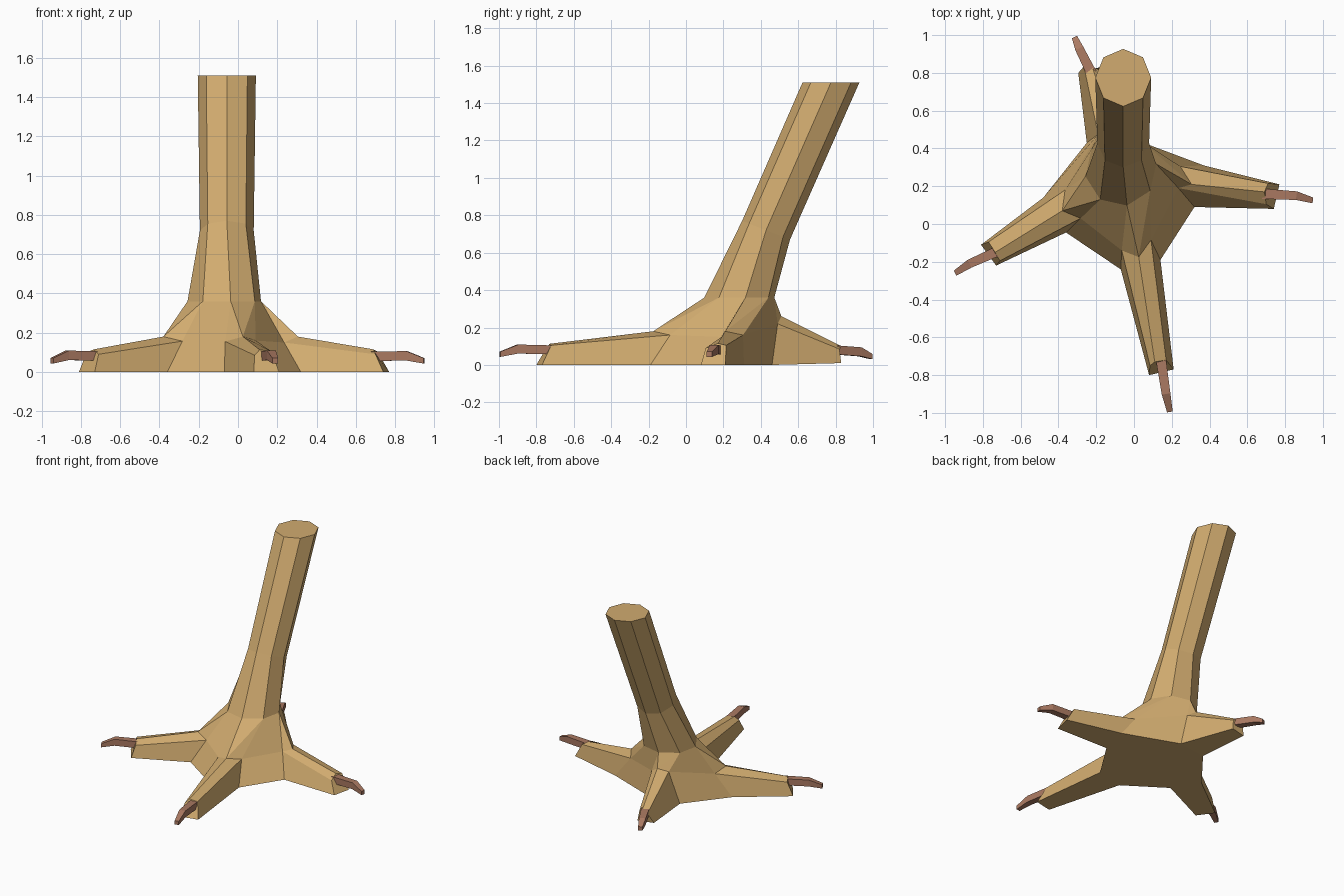
import bpy, bmesh, math
from mathutils import Vector

if "Cube" in bpy.data.objects:
    bpy.data.objects.remove(bpy.data.objects["Cube"])


def material(name, col):
    m = bpy.data.materials.new(name)
    m.diffuse_color = (*col, 1)
    m.use_nodes = True
    m.node_tree.nodes["Principled BSDF"].inputs["Base Color"].default_value = m.diffuse_color
    return m


SKIN = material("tan skin", (0.64, 0.41, 0.16))
CLAW = material("brown claw", (0.40, 0.19, 0.12))


def make(name, bm, mat):
    bmesh.ops.recalc_face_normals(bm, faces=bm.faces)
    me = bpy.data.meshes.new(name)
    bm.to_mesh(me)
    bm.free()
    me.materials.append(mat)
    ob = bpy.data.objects.new(name, me)
    bpy.context.collection.objects.link(ob)
    return ob


def bridge(bm, a, b):
    n = len(a)
    for i in range(n):
        j = (i + 1) % n
        bm.faces.new((a[i], a[j], b[j], b[i]))


def octagon(bm, cx, cy, cz, rx, ry, turn=0.0, tilt=0.0):
    ring = []
    for i in range(8):
        a = math.radians(-90 + 45 * i + turn)
        y = ry * math.sin(a)
        ring.append(bm.verts.new((cx + rx * math.cos(a), cy + y, cz + tilt * y)))
    return ring


# leg and foot as one skin; ring index 0 is front middle, counterclockwise
bm = bmesh.new()
top = octagon(bm, -0.057, 0.775, 1.51, 0.148, 0.152)
knee = octagon(bm, -0.057, 0.428, 0.72, 0.137, 0.128, 0, -0.39)
ankle = octagon(bm, -0.07, 0.285, 0.36, 0.19, 0.19, 10)
bm.faces.new(top)
bridge(bm, top, knee)
bridge(bm, knee, ankle)

# floor outline and shoulder points, two for each toe: front, right, back, left
floor = [(-.07, -.24), (.14, -.19), (.32, .09), (.37, .31),
         (-.03, .46), (-.25, .43), (-.48, .14), (-.36, -.045)]
shoulder = [(-.065, -.14, .155), (.09, -.085, .16), (.235, .19, .15), (.245, .305, .16),
            (-.06, .49, .22), (-.19, .475, .24), (-.365, .18, .16), (-.283, .03, .157)]
F = [bm.verts.new((x, y, 0)) for x, y in floor]
S = [bm.verts.new(p) for p in shoulder]
bm.faces.new(F)

# toe: ridge start, then tip section (floor, shoulder, ridge, shoulder, floor)
toes = [
    ((.025, -.175, .18), [(.08, -.80, 0), (.085, -.75, .085), (.11, -.73, .113), (.17, -.72, .105), (.21, -.77, 0)]),
    ((.305, .21, .18), [(.74, .08, 0), (.70, .105, .09), (.69, .17, .115), (.71, .215, .105), (.77, .21, 0)]),
    ((-.12, .51, .26), [(-.18, .83, .01), (-.19, .82, .085), (-.22, .83, .1), (-.265, .835, .085), (-.295, .80, .01)]),
    ((-.38, .07, .18), [(-.81, -.11, 0), (-.77, -.095, .1), (-.735, -.15, .115), (-.71, -.195, .09), (-.73, -.22, 0)]),
]
for k, (ridge, tip) in enumerate(toes):
    a, b, c = 2 * k, 2 * k + 1, (2 * k + 2) % 8
    r = bm.verts.new(ridge)
    t = [bm.verts.new(p) for p in tip]
    bridge(bm, [F[a], S[a], r, S[b], F[b]], t)
    bm.faces.new(t)
    # slope from ankle onto the toe, and web to the next toe
    A, B, C = ankle[a], ankle[b], ankle[c]
    bm.faces.new((A, S[a], r))
    bm.faces.new((A, r, B))
    bm.faces.new((B, r, S[b]))
    bm.faces.new((B, S[b], S[c], C))
    bm.faces.new((S[b], F[b], F[c], S[c]))
make("leg_and_foot", bm, SKIN)


# claws: bent tapering bars along three points
def claw(name, pts):
    bm = bmesh.new()
    d = Vector(pts[2]) - Vector(pts[0])
    side = Vector((-d.y, d.x, 0)).normalized()
    prev = None
    for p, w, h in zip(pts, (.027, .023, .015), (.024, .024, .014)):
        p = Vector(p)
        ring = [bm.verts.new(p + side * w * s + Vector((0, 0, h * u)))
                for s, u in ((-1, -1), (1, -1), (1, 1), (-1, 1))]
        if prev:
            bridge(bm, prev, ring)
        else:
            bm.faces.new(ring)
        prev = ring
    bm.faces.new(prev)
    make(name, bm, CLAW)


claw("front_claw", [(.14, -.70, .08), (.17, -.90, .085), (.19, -.995, .057)])
claw("right_claw", [(.68, .16, .08), (.86, .15, .082), (.947, .125, .057)])
claw("back_claw", [(-.225, .80, .08), (-.29, .93, .07), (-.315, .99, .045)])
claw("left_claw", [(-.69, -.13, .08), (-.87, -.21, .085), (-.947, -.26, .057)])
